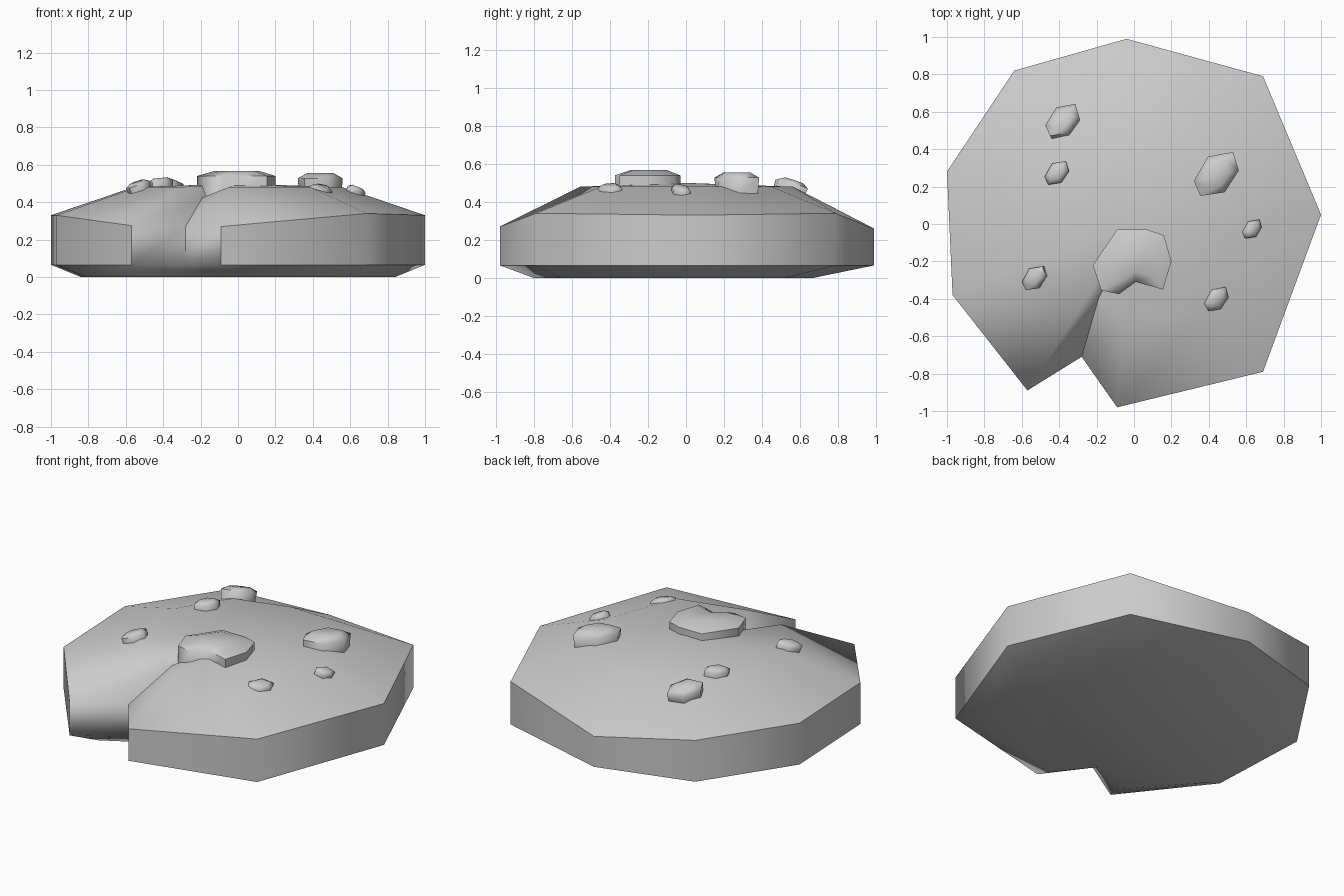
import bpy, bmesh, math
from mathutils import Vector, Matrix

if "Cube" in bpy.data.objects:
    bpy.data.objects.remove(bpy.data.objects["Cube"])


def loft(name, rings, bottom=True, apex=None, matrix=None, angle=60):
    """Skin a stack of equal-length rings, close the bottom and the top."""
    bm = bmesh.new()
    vr = [[bm.verts.new(p) for p in r] for r in rings]
    n = len(vr[0])
    for a, b in zip(vr, vr[1:]):
        for i in range(n):
            j = (i + 1) % n
            bm.faces.new((a[i], a[j], b[j], b[i]))
    if bottom:
        bm.faces.new(vr[0][::-1])
    if apex:
        c = bm.verts.new(apex)
        for i in range(n):
            bm.faces.new((vr[-1][i], vr[-1][(i + 1) % n], c))
    else:
        bm.faces.new(vr[-1])
    if matrix:
        bm.transform(matrix)
    bmesh.ops.recalc_face_normals(bm, faces=bm.faces)
    me = bpy.data.meshes.new(name)
    bm.to_mesh(me)
    bm.free()
    ob = bpy.data.objects.new(name, me)
    bpy.context.collection.objects.link(ob)
    bpy.ops.object.select_all(action='DESELECT')
    ob.select_set(True)
    bpy.context.view_layer.objects.active = ob
    bpy.ops.object.shade_smooth_by_angle(angle=math.radians(angle))
    return ob


# Notched body: outline (x, y, height of upper edge), counter-clockwise
outline = [(-0.04, 0.99, 0.26), (-0.64, 0.82, 0.33), (-1.0, 0.28, 0.33),
           (-0.97, -0.38, 0.33), (-0.57, -0.89, 0.275), (-0.28, -0.71, 0.27),
           (-0.09, -0.98, 0.27), (0.69, -0.79, 0.34), (1.0, 0.05, 0.33),
           (0.69, 0.79, 0.34)]
base = [(x * 0.84, y * 0.75 - 0.07, 0) for x, y, z in outline]
low = [(x, y, 0.065) for x, y, z in outline]
dome = [(x * 0.56, y * 0.57, 0.48) for x, y, z in outline]
dome[5] = (-0.19, -0.40, 0.425)      # crease running in from the notch
loft("body", [base, low, outline, dome], apex=(0, 0, 0.5))

# Large central lump
lump = [(-0.09, -0.03), (-0.22, -0.22), (-0.175, -0.355), (-0.08, -0.375),
        (0.01, -0.31), (0.155, -0.35), (0.20, -0.20), (0.16, -0.06), (0.07, -0.03)]
bottoms = [0.46, 0.46, 0.41, 0.42, 0.45, 0.45, 0.46, 0.46, 0.46]
loft("large_lump", [
    [(x, y, z) for (x, y), z in zip(lump, bottoms)],
    [(x, y, 0.54) for x, y in lump],
    [(x * 0.55, -0.19 + (y + 0.19) * 0.55, 0.568) for x, y in lump]])

# Small six-sided lumps sitting on the slope
hexagon = [(-0.085, -0.12), (0.045, -0.10), (0.12, 0.015),
           (0.09, 0.115), (-0.045, 0.09), (-0.12, -0.04)]


def small_lump(name, x, y, z, size, height, slope):
    def ring(s, h):
        return [(px * size * s, py * size * s, h) for px, py in hexagon]
    normal = Vector((slope[0], slope[1], 1))
    rot = Vector((0, 0, 1)).rotation_difference(normal).to_matrix().to_4x4()
    m = Matrix.Translation((x, y, z)) @ rot
    loft(name, [ring(0.95, -height), ring(1, -height * 0.25), ring(0.6, 0)], matrix=m)


small_lump("lump_right", 0.44, 0.27, 0.555, 1.0, 0.11, (0.0, 0.0))
small_lump("lump_back", -0.385, 0.565, 0.512, 0.76, 0.08, (-0.1, 0.35))
small_lump("lump_left", -0.415, 0.275, 0.53, 0.54, 0.07, (-0.1, 0.0))
small_lump("lump_front_left", -0.54, -0.29, 0.51, 0.55, 0.06, (-0.3, -0.1))
small_lump("lump_front_right", 0.445, -0.405, 0.49, 0.55, 0.07, (0.25, -0.2))
small_lump("lump_far_right", 0.64, -0.025, 0.482, 0.43, 0.06, (0.4, 0.0))
